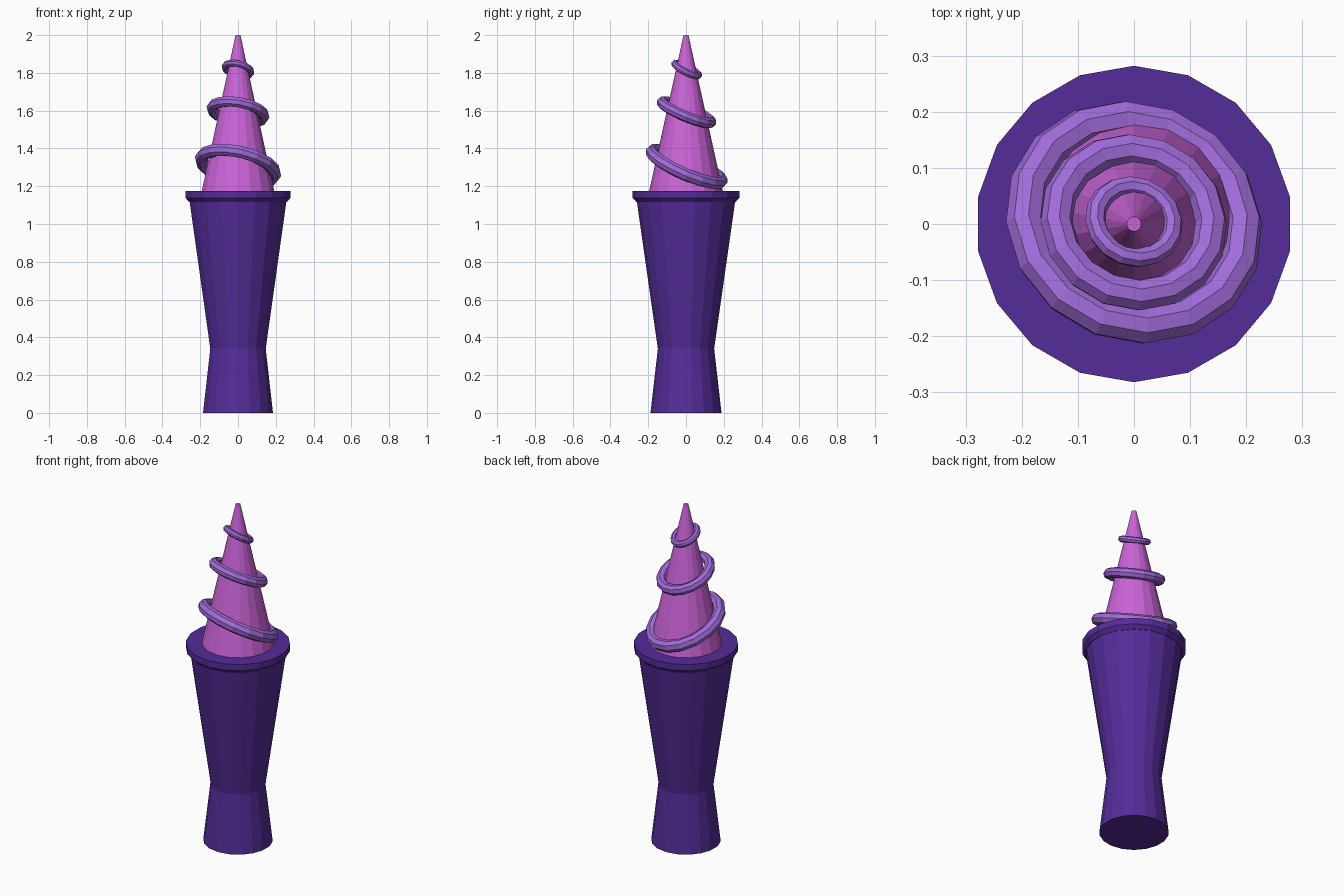
import bpy, bmesh, math
from mathutils import Euler, Matrix, Vector

if "Cube" in bpy.data.objects:
    bpy.data.objects.remove(bpy.data.objects["Cube"])


def material(name, rgb):
    m = bpy.data.materials.new(name)
    m.diffuse_color = (*rgb, 1)
    m.use_nodes = True
    m.node_tree.nodes["Principled BSDF"].inputs["Base Color"].default_value = m.diffuse_color
    return m


DARK = material("dark purple", (0.089, 0.025, 0.319))
PINK = material("orchid pink", (0.604, 0.127, 0.694))
LILAC = material("lilac", (0.355, 0.147, 0.694))


def add_object(name, bm, mat):
    bmesh.ops.recalc_face_normals(bm, faces=bm.faces)
    me = bpy.data.meshes.new(name)
    bm.to_mesh(me)
    bm.free()
    me.materials.append(mat)
    ob = bpy.data.objects.new(name, me)
    bpy.context.collection.objects.link(ob)
    return ob


def bridge(bm, a, b):
    n = len(a)
    for i in range(n):
        j = (i + 1) % n
        bm.faces.new((a[i], a[j], b[j], b[i]))


def lathe(name, profile, mat, sides=18):
    """Solid of revolution from (radius, z) pairs, one corner on the y axis."""
    bm = bmesh.new()
    rings = []
    for r, z in profile:
        angles = [math.pi / 2 + math.tau * i / sides for i in range(sides)]
        rings.append([bm.verts.new((r * math.cos(a), r * math.sin(a), z)) for a in angles])
    for a, b in zip(rings, rings[1:]):
        bridge(bm, a, b)
    bm.faces.new(rings[0])
    bm.faces.new(rings[-1])
    return add_object(name, bm, mat)


def tilted_ring(name, major, minor, centre, tilt_x, tilt_y, mat, segs=16, tube=8):
    bm = bmesh.new()
    loops = []
    for i in range(segs):
        a = math.tau * i / segs
        out = Vector((math.cos(a), math.sin(a), 0))
        loops.append([bm.verts.new(out * (major + minor * math.cos(math.tau * k / tube))
                                   + Vector((0, 0, minor * math.sin(math.tau * k / tube))))
                      for k in range(tube)])
    for i in range(segs):
        bridge(bm, loops[i], loops[(i + 1) % segs])
    rot = Euler((math.radians(tilt_x), math.radians(tilt_y), 0)).to_matrix().to_4x4()
    bm.transform(Matrix.Translation(centre) @ rot)
    return add_object(name, bm, mat)


# Waisted handle with a chamfered rim
lathe("handle", [(0.188, 0), (0.149, 0.34), (0.26, 1.118)], DARK)
lathe("rim", [(0.262, 1.116), (0.282, 1.138), (0.282, 1.175)], DARK)

# Pointed cone
lathe("cone", [(0.196, 1.17), (0.013, 2.0)], PINK)

# Tilted rings around the cone
tilted_ring("lower_ring", 0.200, 0.034, (0, 0.003, 1.305), -23, 13, LILAC)
tilted_ring("middle_ring", 0.140, 0.029, (0, 0.003, 1.592), -22, 10, LILAC)
tilted_ring("upper_ring", 0.071, 0.018, (0, 0.004, 1.818), -26, 14, LILAC)
